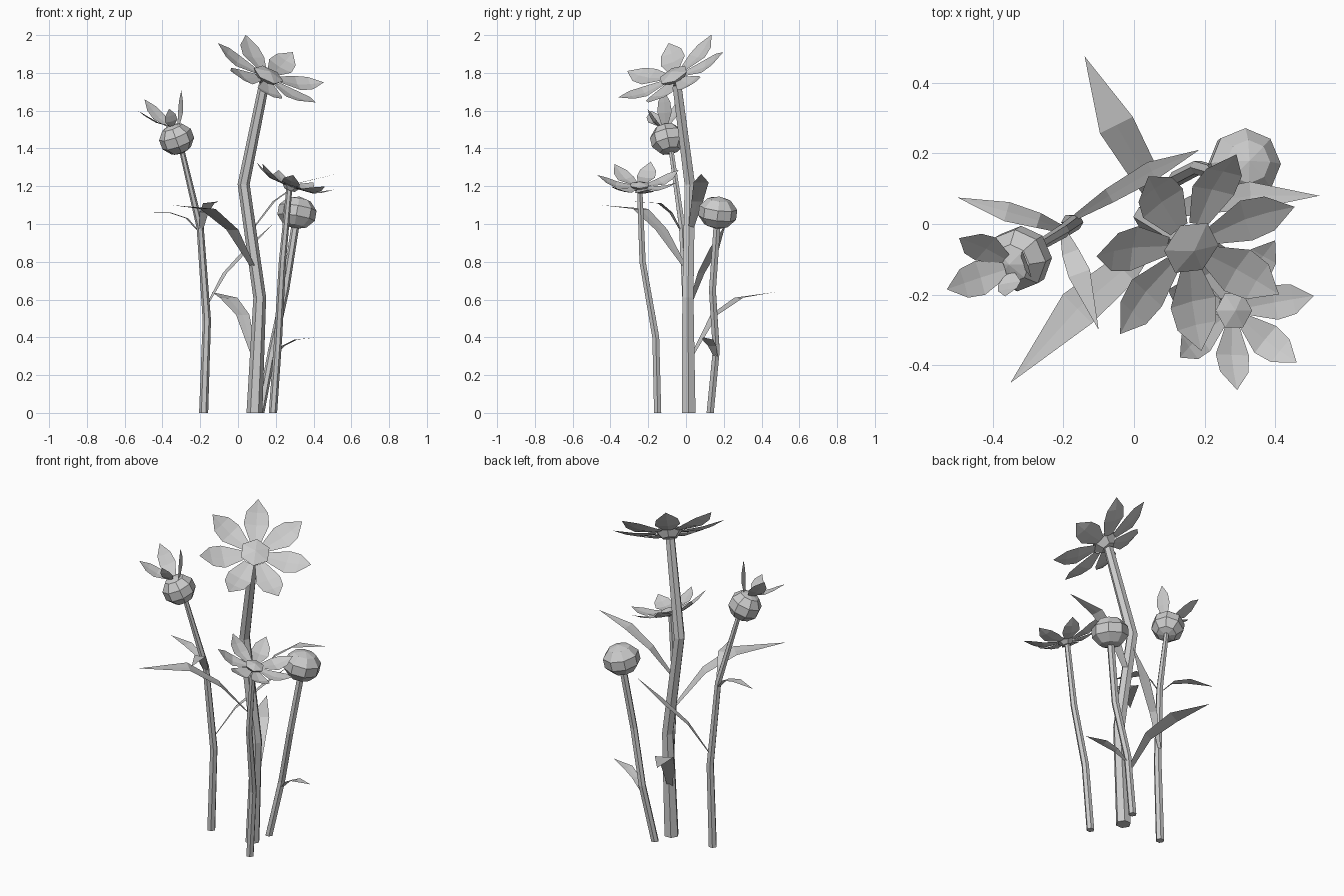
import bpy, bmesh, math
from mathutils import Vector, Matrix

cube = bpy.data.objects.get("Cube")
if cube:
    bpy.data.objects.remove(cube, do_unlink=True)

grey = bpy.data.materials.new("plain_grey")
grey.use_nodes = True
grey.diffuse_color = (0.6, 0.6, 0.6, 1)
grey.node_tree.nodes["Principled BSDF"].inputs["Base Color"].default_value = (0.6, 0.6, 0.6, 1)


def finish(name, bm):
    mesh = bpy.data.meshes.new(name)
    bm.to_mesh(mesh)
    bm.free()
    mesh.materials.append(grey)
    bpy.context.collection.objects.link(bpy.data.objects.new(name, mesh))


def ring(bm, centre, axis, radius, sides=6):
    """Polygon of vertices around a point, perpendicular to the axis."""
    rot = Vector((0, 0, 1)).rotation_difference(axis)
    out = []
    for i in range(sides):
        a = math.tau * i / sides
        out.append(bm.verts.new(centre + rot @ Vector((math.cos(a), math.sin(a), 0)) * radius))
    return out


def bridge(bm, low, high):
    for i in range(len(low)):
        j = (i + 1) % len(low)
        bm.faces.new((low[i], low[j], high[j], high[i]))


def stem(name, path, radii):
    """Six-sided tapering stalk along bent path."""
    pts = [Vector(p) for p in path]
    bm = bmesh.new()
    rings = []
    for i, p in enumerate(pts):
        axis = Vector((0, 0, 1))
        if i:
            axis = (p - pts[i - 1]).normalized()
            if i + 1 < len(pts):
                axis += (pts[i + 1] - p).normalized()
        rings.append(ring(bm, p, axis.normalized(), radii[i]))
    for low, high in zip(rings, rings[1:]):
        bridge(bm, low, high)
    bm.faces.new(rings[0][::-1])
    bm.faces.new(rings[-1])
    finish(name, bm)


def ribbon(bm, pts, halves, up, fold):
    """Creased blade that runs to a pointed tip."""
    rows = []
    for i, p in enumerate(pts[:-1]):
        side = (pts[i + 1] - pts[max(i - 1, 0)]).cross(up).normalized()
        drop = up * (fold * halves[i])
        rows.append([bm.verts.new(v) for v in
                     (p - side * halves[i], p - drop, p + side * halves[i])])
    tip = bm.verts.new(pts[-1])
    for a, b in zip(rows, rows[1:]):
        for k in (0, 1):
            bm.faces.new((a[k], a[k + 1], b[k + 1], b[k]))
    for k in (0, 1):
        bm.faces.new((rows[-1][k], rows[-1][k + 1], tip))


def leaf(name, path, half):
    bm = bmesh.new()
    ribbon(bm, [Vector(p) for p in path], [half * 0.3, half * 0.78, half],
           Vector((0, 0, 1)), 0.04)
    finish(name, bm)


def petal(bm, base, tip, half, up, sag):
    pts = [base.lerp(tip, t) - up * (sag * s)
           for t, s in ((0, 0), (0.45, 1), (0.72, 0.7), (1, 0))]
    ribbon(bm, pts, [half * 0.42, half, half * 0.85], up, 0.12)


def flower(name, centre, normal, first_tip, radius, cup, half, disc):
    """Domed six-sided heart with a ring of seven petals."""
    c, n = Vector(centre), Vector(normal).normalized()
    first = Vector(first_tip) - c
    first = (first - n * first.dot(n)).normalized()
    bm = bmesh.new()
    for i in range(7):
        d = Matrix.Rotation(math.tau * i / 7, 3, n) @ first
        petal(bm, c + d * disc * 0.8, c + d * radius + n * cup, half, n, cup * 0.3)
    finish(name + "_petals", bm)

    bm = bmesh.new()
    under = ring(bm, c - n * disc * 0.42, n, disc * 0.5)
    rim = ring(bm, c + n * disc * 0.15, n, disc)
    bridge(bm, under, rim)
    bm.faces.new(under[::-1])
    top = bm.verts.new(c + n * disc * 0.4)
    for i in range(6):
        bm.faces.new((rim[i], rim[(i + 1) % 6], top))
    finish(name + "_heart", bm)


def bud(name, centre, axis, radius, height):
    bm = bmesh.new()
    rot = Vector((0, 0, 1)).rotation_difference(Vector(axis)).to_matrix().to_4x4()
    bmesh.ops.create_uvsphere(bm, u_segments=8, v_segments=5, radius=1,
                              matrix=Matrix.Translation(centre) @ rot
                              @ Matrix.Diagonal((radius, radius, height, 1)))
    finish(name, bm)


# Stalks
stem("tall_stem", [(.087, .014, 0), (.115, .01, .61), (.03, .02, 1.21), (.14, -.05, 1.75)],
     [.042, .034, .032, .027])
stem("left_bud_stem", [(-.182, .005, 0), (-.165, .005, .49), (-.2, -.02, .98), (-.3, -.08, 1.4)],
     [.024, .022, .019, .014])
stem("right_bud_stem", [(.118, .128, 0), (.18, .16, .33), (.25, .14, .65), (.305, .165, 1.0)],
     [.022, .021, .021, .021])
stem("small_flower_stem", [(.185, -.15, 0), (.213, -.16, .4), (.235, -.23, .8), (.272, -.245, 1.19)],
     [.022, .021, .019, .016])

# Flower heads
flower("tall_flower", (.157, -.062, 1.78), (.5, -.52, 1), (.04, .135, 2.0), .315, .05, .07, .085)
flower("small_flower", (.28, -.245, 1.2), (.36, 0, 1), (.507, -.205, 1.2), .225, .06, .05, .055)

# Buds
bud("right_bud", (.312, .168, 1.06), (.07, .05, .4), .106, .087)
bud("left_bud", (-.325, -.098, 1.45), (-.15, -.09, .4), .094, .084)

# Opening petals on the left bud
bm = bmesh.new()
up = Vector((-.25, -.15, .95)).normalized()
for base, tip, half in (((-.365, -.13, 1.52), (-.53, -.185, 1.6), .05),
                        ((-.365, -.1, 1.52), (-.495, -.04, 1.66), .045),
                        ((-.35, -.14, 1.52), (-.365, -.205, 1.61), .034),
                        ((-.315, -.112, 1.52), (-.3, -.12, 1.71), .04)):
    petal(bm, Vector(base), Vector(tip), half, up, .015)
finish("left_bud_petals", bm)

# Leaves
leaf("back_leaf", [(.085, .03, .3), (.025, .15, .52), (-.05, .28, .61), (-.14, .475, .64)], .052)
leaf("front_leaf", [(.075, -.01, .78), (-.03, -.13, .97), (-.16, -.24, 1.08), (-.35, -.45, 1.1)], .058)
leaf("side_leaf", [(.06, .02, .95), (.19, .06, 1.12), (.33, .08, 1.22), (.525, .08, 1.265)], .04)
leaf("inner_leaf", [(-.165, .02, .57), (-.07, .08, .74), (.05, .15, .87), (.185, .21, 1.0)], .028)
leaf("left_upper_leaf", [(-.19, -.02, .94), (-.27, .01, 1.03), (-.36, .035, 1.06), (-.5, .075, 1.06)], .028)
leaf("left_front_leaf", [(-.2, -.02, .95), (-.18, -.08, 1.06), (-.155, -.14, 1.11), (-.1, -.3, 1.12)], .032)
leaf("low_right_leaf", [(.18, .16, .29), (.24, .138, .355), (.305, .115, .388), (.42, .09, .4)], .03)
